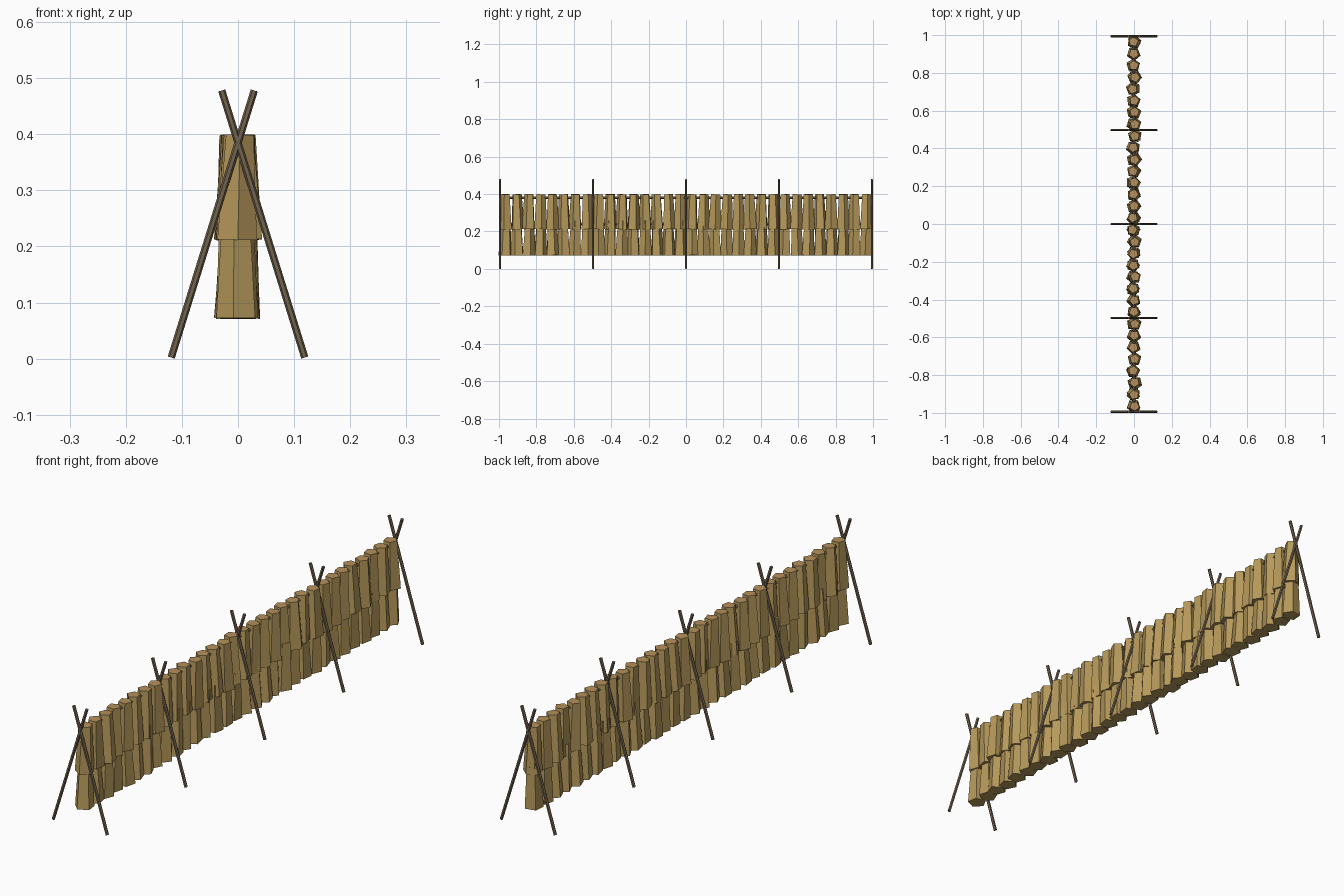
import bpy
import math
import random
from mathutils import Vector, Euler

random.seed(7)
cube = bpy.data.objects.get("Cube")
if cube:
    bpy.data.objects.remove(cube, do_unlink=True)


def material(name, rgb):
    mat = bpy.data.materials.new(name)
    mat.use_nodes = True
    mat.diffuse_color = (*rgb, 1)
    mat.node_tree.nodes["Principled BSDF"].inputs["Base Color"].default_value = (*rgb, 1)
    return mat


wood = material("weathered_wood", (0.17, 0.127, 0.078))
straw = material("straw", (0.47, 0.32, 0.105))
straw_end = material("cut_straw_end", (0.47, 0.28, 0.105))


def pole(name, start, end, radius, sides):
    """Straight wooden pole between two points."""
    start, end = Vector(start), Vector(end)
    axis = end - start
    bpy.ops.mesh.primitive_cylinder_add(
        vertices=sides, radius=radius, depth=axis.length, location=(start + end) / 2,
        rotation=axis.to_track_quat("Z", "Y").to_euler())
    obj = bpy.context.object
    obj.name = name
    obj.data.materials.append(wood)


def bundle(name, y, bottom, height):
    """Five-sided sheaf, wider at its foot, hung slightly askew."""
    x = random.uniform(-0.006, 0.006)
    tilt = Euler((random.uniform(-0.03, 0.03), random.uniform(-0.03, 0.03),
                  random.uniform(0, math.tau)))
    bpy.ops.mesh.primitive_cone_add(
        vertices=5, radius1=0.037, radius2=0.026, depth=height,
        location=(x, y, bottom + height / 2), rotation=tilt)
    obj = bpy.context.object
    obj.name = name
    obj.data.materials.append(straw)
    obj.data.materials.append(straw_end)
    for face in obj.data.polygons:
        if face.normal.z > 0.9:
            face.material_index = 1


# Crossed pole trestles
half_length = 0.994
for i in range(5):
    y = -half_length + i * half_length / 2
    for side, sign in (("left", 1), ("right", -1)):
        pole(f"trestle_{i + 1}_{side}_pole", (sign * 0.119, y, 0.002),
             (-sign * 0.029, y, 0.478), 0.0065, 6)

# Horizontal rails
for name, z in (("upper_rail", 0.38), ("lower_rail", 0.24)):
    pole(name, (0, -half_length, z), (0, half_length, z), 0.007, 4)

# Two rows of hanging bundles
count = 32
spacing = 0.0622
for i in range(count):
    y = (i - (count - 1) / 2) * spacing
    bundle(f"lower_bundle_{i + 1}", y, 0.072, 0.187)
    bundle(f"upper_bundle_{i + 1}", y, 0.212, 0.187)
